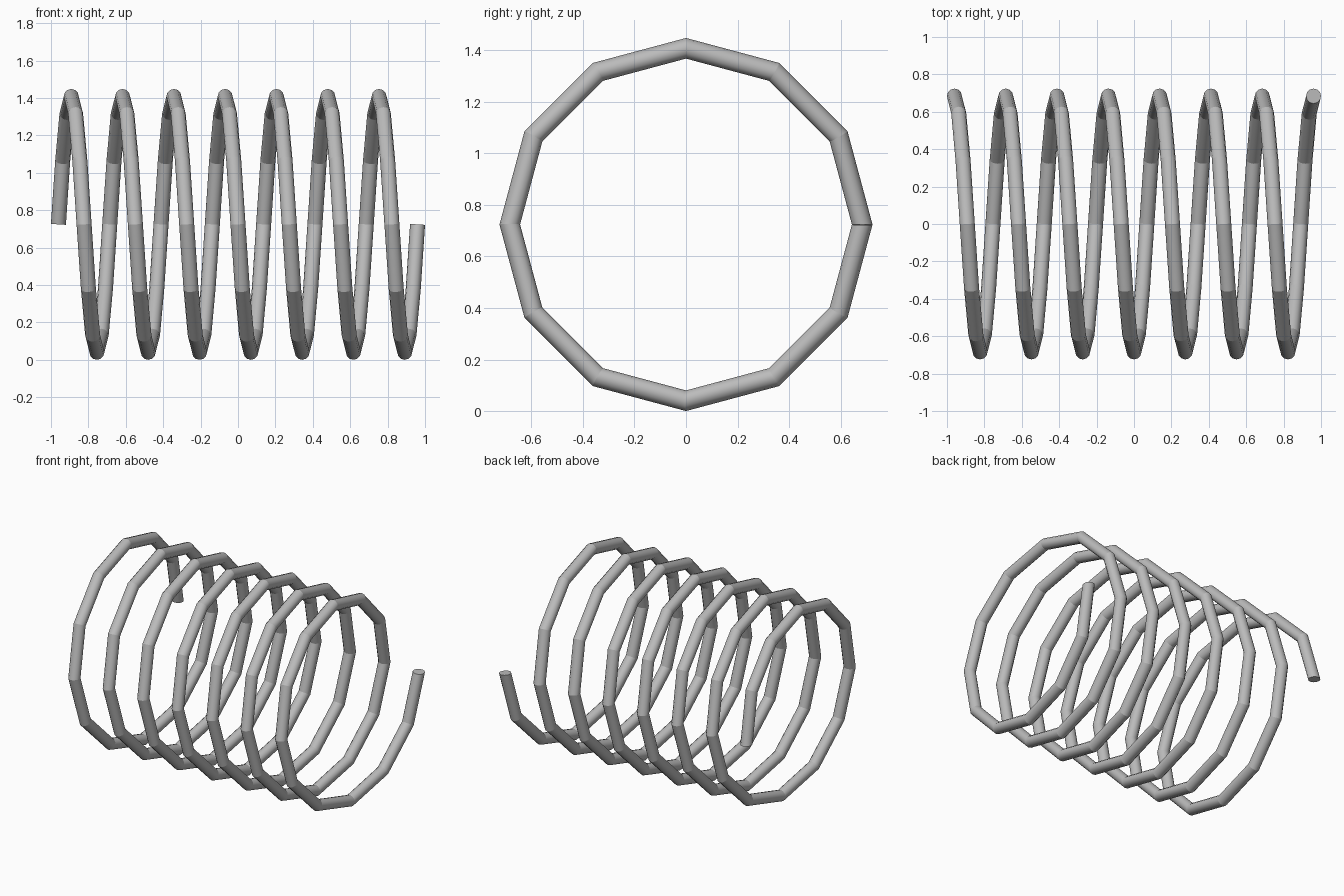
import bpy, bmesh
from math import sin, cos, pi, tau
from mathutils import Vector, Matrix

cube = bpy.data.objects.get("Cube")
if cube:
    bpy.data.objects.remove(cube, do_unlink=True)

# Spring dimensions
TURNS, STEPS, SIDES = 7, 12, 12
COIL_R, WIRE_R, HALF_LEN = 0.684, 0.04, 0.96
CENTRE_Z = COIL_R + WIRE_R
TOTAL = TURNS * STEPS
TILT = 2 * HALF_LEN / (TURNS * tau * COIL_R)

steel = bpy.data.materials.new("steel grey")
steel.use_nodes = True
colour = (0.5, 0.5, 0.5, 1)
steel.diffuse_color = colour
steel.node_tree.nodes["Principled BSDF"].inputs["Base Color"].default_value = colour

# Round wire section, square to the helix: x along the coil, y outward, z along the wire
section = [Vector((WIRE_R * cos(t), COIL_R + WIRE_R * sin(t), -WIRE_R * cos(t) * TILT))
           for t in (tau * k / SIDES for k in range(SIDES))]

# Sweep the section along the helix
bm = bmesh.new()
rings = []
for i in range(TOTAL + 1):
    x = HALF_LEN * (2 * i / TOTAL - 1)
    place = Matrix.Translation((x, 0, CENTRE_Z)) @ Matrix.Rotation(tau * i / STEPS, 4, 'X')
    rings.append([bm.verts.new(place @ p) for p in section])

for a, b in zip(rings, rings[1:]):
    for k in range(SIDES):
        n = (k + 1) % SIDES
        bm.faces.new((a[k], a[n], b[n], b[k])).smooth = True

# Flat wire ends
for ring in (rings[0], rings[-1]):
    bm.faces.new(ring)
bmesh.ops.recalc_face_normals(bm, faces=bm.faces)

# Crisp bends between the straight wire segments
for ring in rings:
    for k in range(SIDES):
        bm.edges.get((ring[k], ring[(k + 1) % SIDES])).smooth = False

mesh = bpy.data.meshes.new("coil_spring")
bm.to_mesh(mesh)
bm.free()
mesh.materials.append(steel)
spring = bpy.data.objects.new("coil_spring", mesh)
bpy.context.collection.objects.link(spring)
